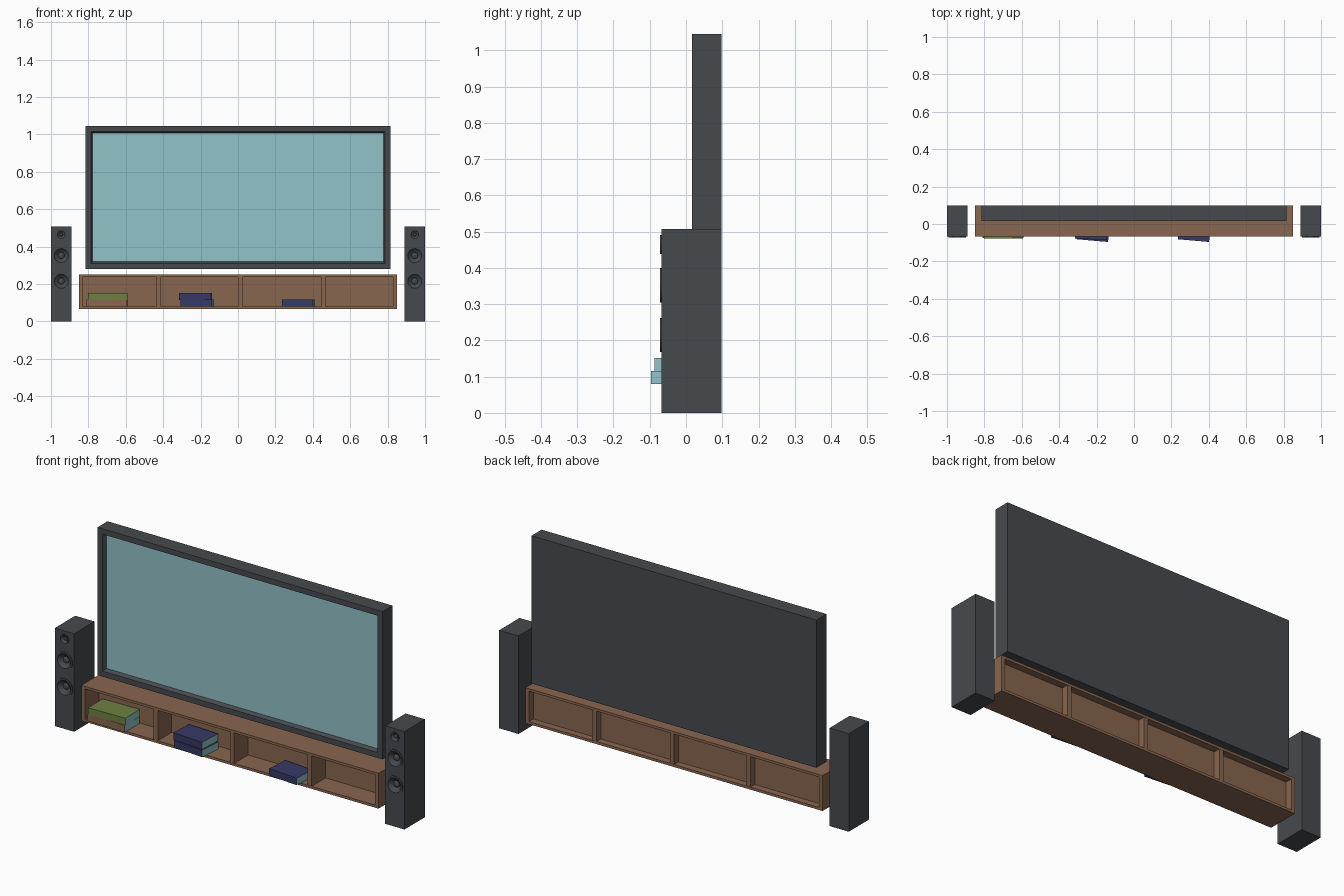
import bpy, bmesh, math
from mathutils import Matrix

if "Cube" in bpy.data.objects:
    bpy.data.objects.remove(bpy.data.objects["Cube"])


def material(name, rgb):
    m = bpy.data.materials.new(name)
    m.diffuse_color = (*rgb, 1)
    m.use_nodes = True
    m.node_tree.nodes["Principled BSDF"].inputs["Base Color"].default_value = m.diffuse_color
    return m


GREY = material("charcoal", (0.062, 0.068, 0.076))
BROWN = material("wood brown", (0.25, 0.133, 0.08))
TEAL = material("pale teal", (0.29, 0.54, 0.58))
GREEN = material("olive green", (0.153, 0.216, 0.051))
NAVY = material("navy blue", (0.036, 0.042, 0.125))


def finish(name, bm, *mats):
    bmesh.ops.recalc_face_normals(bm, faces=bm.faces)
    me = bpy.data.meshes.new(name)
    bm.to_mesh(me)
    bm.free()
    ob = bpy.data.objects.new(name, me)
    bpy.context.collection.objects.link(ob)
    for m in mats:
        me.materials.append(m)
    return ob


def add_box(bm, x0, x1, y0, y1, z0, z1):
    mat = Matrix.Translation(((x0 + x1) / 2, (y0 + y1) / 2, (z0 + z1) / 2)) \
        @ Matrix.Diagonal((x1 - x0, y1 - y0, z1 - z0, 1))
    bmesh.ops.create_cube(bm, size=1, matrix=mat)


def box(name, mat, *dims):
    bm = bmesh.new()
    add_box(bm, *dims)
    return finish(name, bm, mat)


def lathe(name, mat, profile, centre, segments=32):
    """Spin (radius, y offset) points about an axis along y."""
    bm = bmesh.new()
    x, y, z = centre
    verts = [bm.verts.new((x + r, y + d, z)) for r, d in profile]
    edges = [bm.edges.new(p) for p in zip(verts, verts[1:])]
    bmesh.ops.spin(bm, geom=verts + edges, cent=centre, axis=(0, 1, 0),
                   angle=2 * math.pi, steps=segments)
    bmesh.ops.remove_doubles(bm, verts=bm.verts, dist=1e-5)
    return finish(name, bm, mat)


# Television: inset front face, pushed in to a sloped bezel and a screen
bm = bmesh.new()
add_box(bm, -0.815, 0.815, 0.016, 0.098, 0.281, 1.045)
bm.normal_update()
front = min(bm.faces, key=lambda f: f.calc_center_median().y)
bmesh.ops.inset_region(bm, faces=[front], thickness=0.04)
bmesh.ops.inset_region(bm, faces=[front], thickness=0.014)
for v in front.verts:
    v.co.y += 0.018
front.material_index = 1
finish("television", bm, GREY, TEAL)

# Cabinet boards
F, B, LOW, HIGH = -0.066, 0.098, 0.067, 0.25
box("cabinet_top", BROWN, -0.85, 0.85, F, B, HIGH - 0.013, HIGH)
box("cabinet_bottom", BROWN, -0.85, 0.85, F, B, LOW, LOW + 0.013)
for side, x0, x1 in (("left", -0.85, -0.83), ("right", 0.83, 0.85)):
    box("cabinet_side_" + side, BROWN, x0, x1, F, B, LOW + 0.013, HIGH - 0.013)
for i, x in enumerate((-0.425, 0.012, 0.455)):
    box(f"cabinet_divider_{i + 1}", BROWN, x - 0.012, x + 0.012,
        F + 0.001, B - 0.001, LOW + 0.013, HIGH - 0.013)
box("cabinet_back_panel", BROWN, -0.83, 0.83, 0.048, 0.062, LOW + 0.013, HIGH - 0.013)

# Speakers: box with round holes, each filled by a ring, cone and dome
FACE = -0.068
DRIVERS = ((0.215, 0.047), (0.352, 0.047), (0.464, 0.026))
for side, sx in (("left", -1), ("right", 1)):
    cx = sx * 0.945
    body = box("speaker_body_" + side, GREY, cx - 0.055, cx + 0.055, FACE, 0.098, 0, 0.507)
    bm = bmesh.new()
    for z, r in DRIVERS:
        bmesh.ops.create_cone(
            bm, cap_ends=True, segments=32, radius1=r * 0.9, radius2=r * 0.9, depth=0.06,
            matrix=Matrix.Translation((cx, FACE, z)) @ Matrix.Rotation(math.pi / 2, 4, "X"))
    cutter = finish("speaker_cutter_" + side, bm, GREY)
    cutter.hide_render = True
    cutter.hide_viewport = True
    cut = body.modifiers.new("holes", "BOOLEAN")
    cut.operation = "DIFFERENCE"
    cut.solver = "EXACT"
    cut.object = cutter
    for i, (z, r) in enumerate(DRIVERS):
        profile = [(r, 0.002), (r, -0.004), (0.8 * r, -0.004), (0.72 * r, 0.001),
                   (0.36 * r, 0.3 * r), (0.3 * r, 0.2 * r), (0.17 * r, 0.13 * r), (0, 0.1 * r)]
        cone = lathe(f"speaker_cone_{side}_{i + 1}", GREY, profile, (cx, FACE, z))
        bpy.context.view_layer.objects.active = cone
        cone.select_set(True)
        bpy.ops.object.shade_smooth_by_angle(angle=math.radians(30))
        cone.select_set(False)


# Books: coloured covers and spine in front, pages on the other sides
def book(name, cover, x0, x1, y0, z0, angle, depth=0.12, height=0.036):
    hx, hy, t = (x1 - x0) / 2, depth / 2, 0.003
    bm = bmesh.new()
    add_box(bm, -hx, hx, -hy, hy, 0, height)
    bm.normal_update()
    for f in bm.faces:
        if abs(f.normal.z) < 0.5 and f.normal.y > -0.5:
            f.material_index = 1
    ob = finish(name, bm, cover, TEAL)
    ob.location = ((x0 + x1) / 2, y0 + hy, z0)
    ob.rotation_euler.z = math.radians(angle)


book("book_brown", BROWN, -0.808, -0.593, -0.077, 0.08, -1)
book("book_green", GREEN, -0.803, -0.593, -0.077, 0.116, 1)
book("book_navy_lower", NAVY, -0.303, -0.133, -0.089, 0.08, -5)
book("book_navy_upper", NAVY, -0.313, -0.141, -0.082, 0.116, -3)
book("book_navy_single", NAVY, 0.239, 0.407, -0.089, 0.08, -5)
